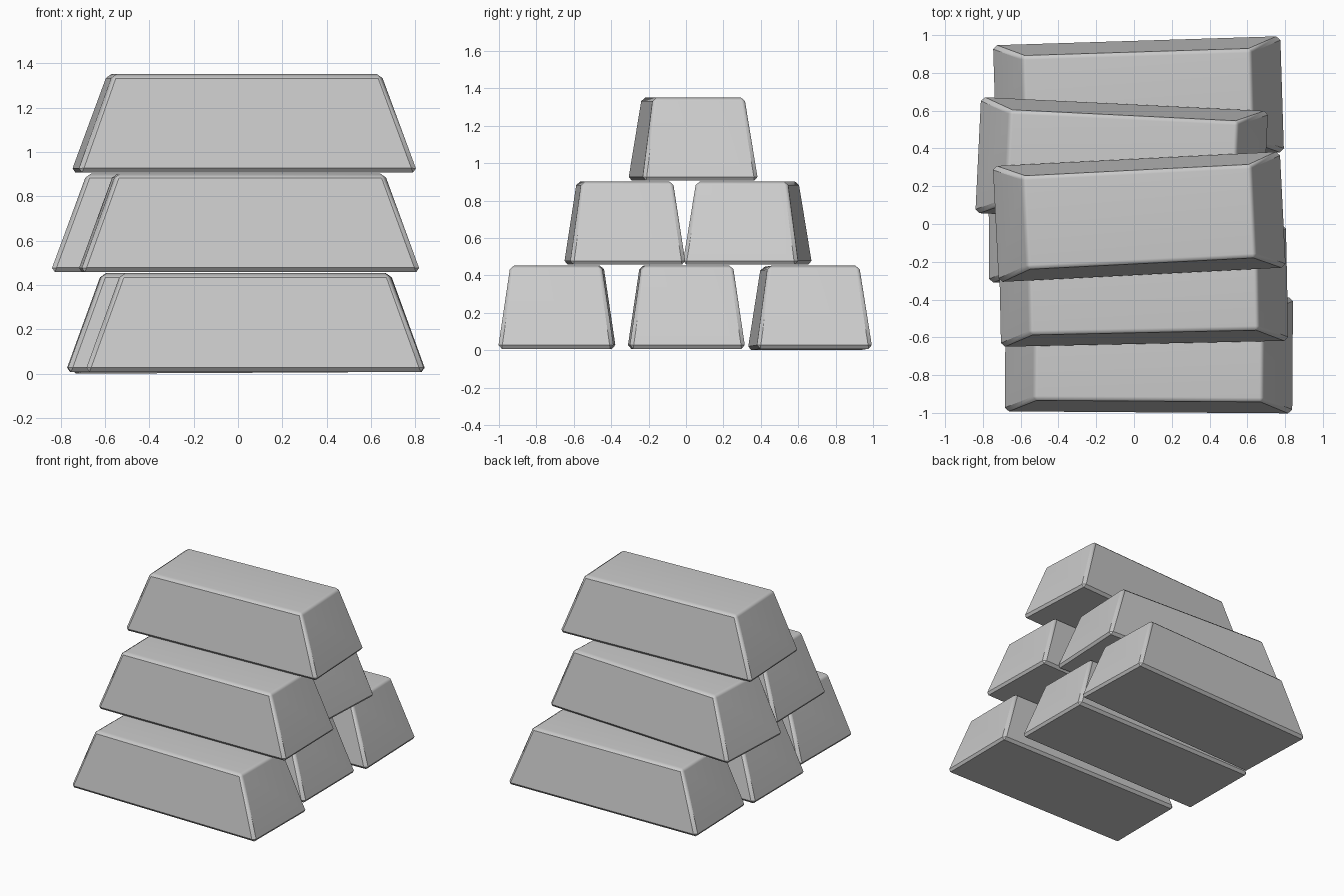
import bpy, bmesh
from math import radians
from mathutils import Matrix

if "Cube" in bpy.data.objects:
    bpy.data.objects.remove(bpy.data.objects["Cube"])

LENGTH, WIDTH, HEIGHT = 1.535, 0.62, 0.445   # base size of one bar
TAPER = 0.79                                 # top size relative to base
BEVEL = 0.02


def make_bar(name, x, y, z, turn, tilt=0.0):
    """Tapered cast bar with chamfered edges, its base centred on x, y, z."""
    bm = bmesh.new()
    bmesh.ops.create_cube(bm, size=1.0)
    for v in bm.verts:
        s = TAPER if v.co.z > 0 else 1.0
        v.co.x *= LENGTH * s
        v.co.y *= WIDTH * s
        v.co.z = (v.co.z + 0.5) * HEIGHT
    bmesh.ops.bevel(bm, geom=bm.edges[:], offset=BEVEL, offset_type='OFFSET',
                    segments=1, profile=0.5, affect='EDGES')
    bm.normal_update()
    mesh = bpy.data.meshes.new(name)
    bm.to_mesh(mesh)
    bm.free()
    obj = bpy.data.objects.new(name, mesh)
    bpy.context.collection.objects.link(obj)
    obj.matrix_world = (Matrix.Translation((x, y, z))
                        @ Matrix.Rotation(radians(turn), 4, 'Z')
                        @ Matrix.Rotation(radians(tilt), 4, 'Y'))

    # soft top ends, crisp sides
    bpy.ops.object.select_all(action='DESELECT')
    obj.select_set(True)
    bpy.context.view_layer.objects.active = obj
    bpy.ops.object.shade_smooth_by_angle(angle=radians(37))
    mod = obj.modifiers.new("weighted_normals", 'WEIGHTED_NORMAL')
    mod.keep_sharp = True
    return obj


# bottom row of three
make_bar("bottom_bar_front", 0.079, -0.690, 0.008, -0.4)
make_bar("bottom_bar_middle", -0.008, 0.002, 0.008, 0.4)
make_bar("bottom_bar_back", 0.024, 0.663, 0.004, 1.8, -0.3)

# middle row of two
make_bar("middle_bar_front", 0.050, -0.327, 0.458, 1.2)
make_bar("middle_bar_back", -0.065, 0.328, 0.458, -2.8)

# single bar on top
make_bar("top_bar", 0.028, 0.038, 0.907, 2.9)
